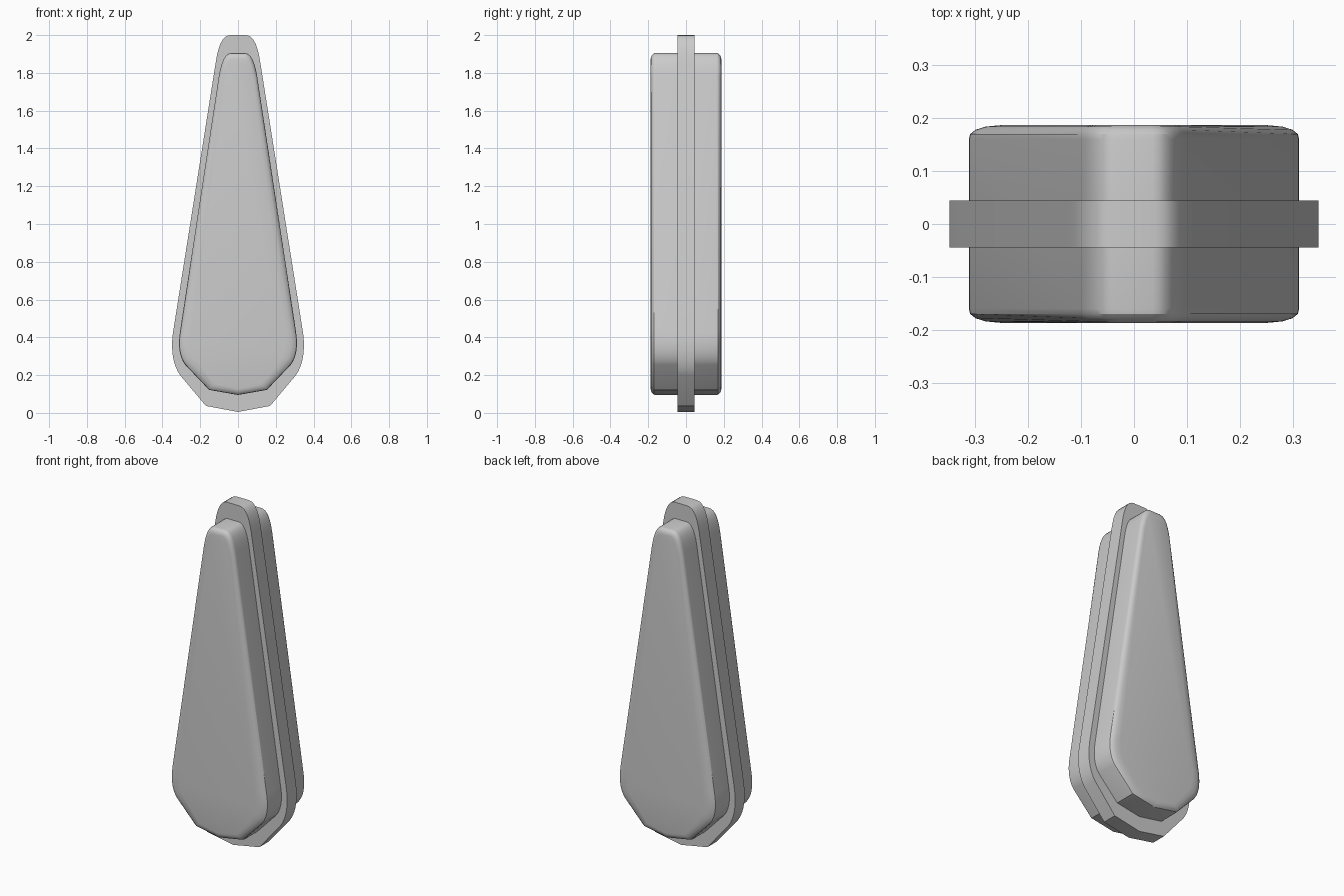
import bpy, bmesh, math

if "Cube" in bpy.data.objects:
    bpy.data.objects.remove(bpy.data.objects["Cube"])


def bezier(p0, p1, p2, n=7):
    """Quadratic curve used for the rounded corners of an outline."""
    return [tuple((1 - t) ** 2 * a + 2 * t * (1 - t) * b + t * t * c
                  for a, b, c in zip(p0, p1, p2))
            for t in (i / n for i in range(n + 1))]


def outline(bottom, lower, upper):
    """Closed symmetric x/z outline: faceted bottom, rounded shoulders and tip."""
    half = bottom + bezier(*lower) + bezier(*upper)
    return half + [(-x, z) for x, z in reversed(half) if x > 1e-6]


def loft(name, pts, rings, mid_z):
    """Stack outlines along y; each ring is (y, x scale, z scale about mid_z)."""
    bm = bmesh.new()
    loops = [[bm.verts.new((x * sx, y, mid_z + (z - mid_z) * sz)) for x, z in pts]
             for y, sx, sz in rings]
    n = len(pts)
    for a, b in zip(loops, loops[1:]):
        for i in range(n):
            j = (i + 1) % n
            bm.faces.new((a[i], a[j], b[j], b[i]))
    bm.faces.new(loops[0])
    bm.faces.new(loops[-1])
    bmesh.ops.recalc_face_normals(bm, faces=bm.faces)
    mesh = bpy.data.meshes.new(name)
    bm.to_mesh(mesh)
    bm.free()
    obj = bpy.data.objects.new(name, mesh)
    bpy.context.collection.objects.link(obj)
    bpy.ops.object.select_all(action='DESELECT')
    obj.select_set(True)
    bpy.context.view_layer.objects.active = obj
    bpy.ops.object.shade_smooth_by_angle(angle=math.radians(28))
    return obj


# thin flange running around the middle
flange = outline([(0, 0.005), (0.17, 0.037)],
                 ((0.307, 0.2), (0.362, 0.28), (0.345, 0.42)),
                 ((0.118, 1.855), (0.098, 2.0), (0.04, 2.0)))
loft("middle_flange", flange,
     [(-0.044, 1, 1), (0.044, 1, 1)], 1.0)

# thick teardrop body with softly rounded front and back rims
body = outline([(0, 0.095), (0.153, 0.122)],
               ((0.28, 0.255), (0.325, 0.315), (0.307, 0.43)),
               ((0.1, 1.79), (0.08, 1.905), (0.035, 1.905)))
rim = [(0.160, 1.0, 1.0), (0.170, 0.992, 0.998), (0.178, 0.96, 0.99),
       (0.184, 0.90, 0.98), (0.187, 0.80, 0.965)]
rings = [(-y, sx, sz) for y, sx, sz in reversed(rim)] + rim
loft("body", body, rings, 1.0)
